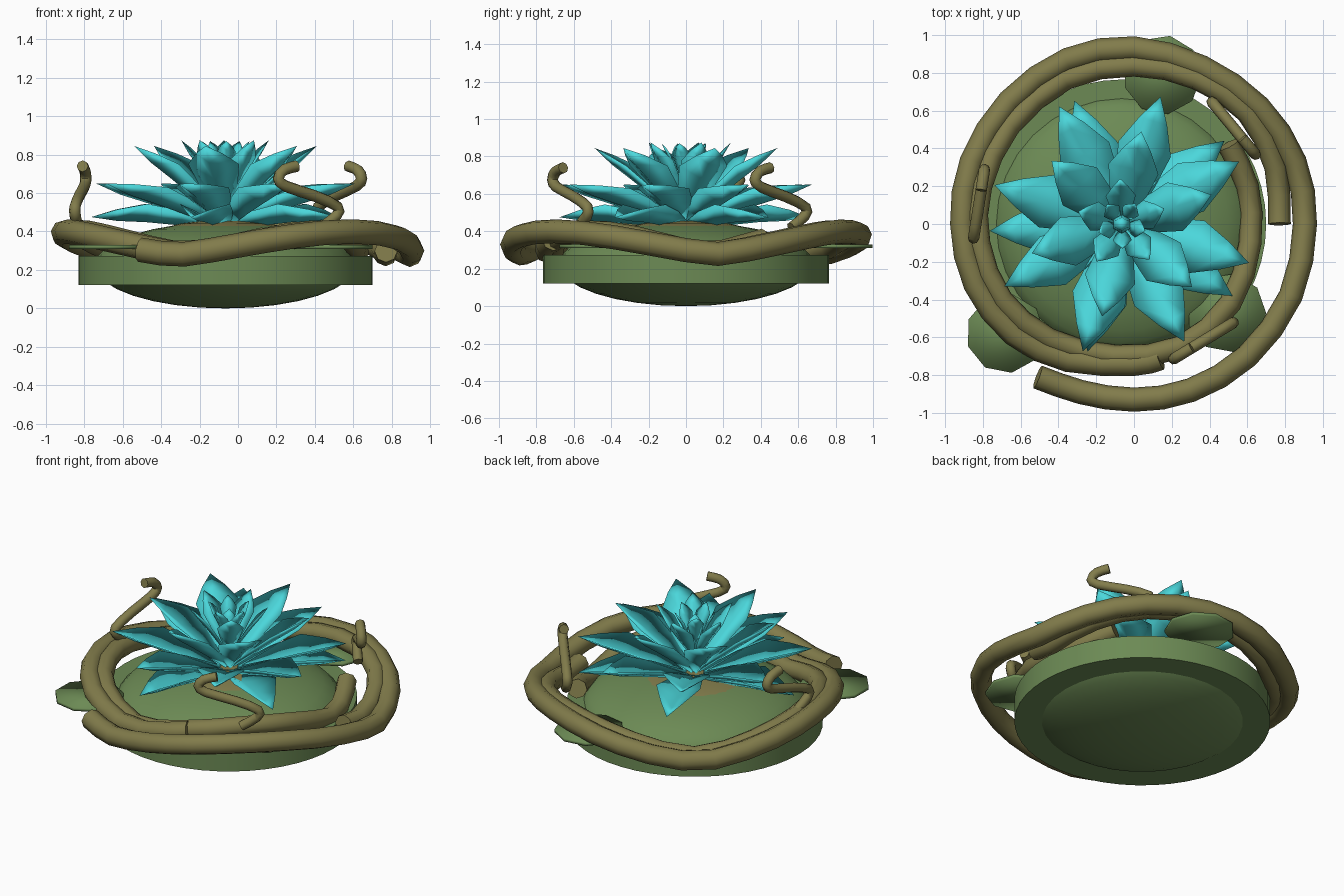
import bpy, bmesh, math
from mathutils import Vector, Matrix

if "Cube" in bpy.data.objects:
    bpy.data.objects.remove(bpy.data.objects["Cube"])

CX = -0.065  # flower and pad axis


def material(name, rgb):
    m = bpy.data.materials.new(name)
    m.diffuse_color = (*rgb, 1)
    m.use_nodes = True
    m.node_tree.nodes["Principled BSDF"].inputs["Base Color"].default_value = m.diffuse_color
    return m


GREEN = material("leaf green", (0.15, 0.255, 0.09))
OLIVE = material("vine olive", (0.22, 0.20, 0.07))
CYAN = material("petal cyan", (0.07, 0.68, 0.71))


def add(name, mesh, mat, angle=40):
    ob = bpy.data.objects.new(name, mesh)
    bpy.context.collection.objects.link(ob)
    mesh.materials.clear()
    mesh.materials.append(mat)
    bpy.ops.object.select_all(action='DESELECT')
    ob.select_set(True)
    bpy.context.view_layer.objects.active = ob
    bpy.ops.object.shade_smooth_by_angle(angle=math.radians(angle))
    return ob


def from_bm(name, bm, mat, angle=40):
    bmesh.ops.recalc_face_normals(bm, faces=bm.faces)
    me = bpy.data.meshes.new(name)
    bm.to_mesh(me)
    bm.free()
    return add(name, me, mat, angle)


def ellipsoid(name, loc, size, mat, seg=32, rings=16):
    bm = bmesh.new()
    bmesh.ops.create_uvsphere(bm, u_segments=seg, v_segments=rings, radius=1,
                              matrix=Matrix.Translation(loc) @ Matrix.Diagonal((*size, 1)))
    return from_bm(name, bm, mat, 60)


def disc(name, loc, r, h, sides, mat, turn=0, angle=40):
    bm = bmesh.new()
    bmesh.ops.create_cone(bm, cap_ends=True, segments=sides, radius1=r, radius2=r, depth=h,
                          matrix=Matrix.Translation(loc) @ Matrix.Rotation(turn, 4, 'Z'))
    return from_bm(name, bm, mat, angle)


def smooth_path(pts, n):
    # Catmull-Rom interpolation with n steps per span
    p = [Vector(q) for q in pts]
    p = [2 * p[0] - p[1]] + p + [2 * p[-1] - p[-2]]
    out = []
    for i in range(1, len(p) - 2):
        a, b, c, d = p[i - 1:i + 3]
        for k in range(n):
            t = k / n
            out.append(0.5 * (2 * b + (c - a) * t + (2 * a - 5 * b + 4 * c - d) * t ** 2
                              + (3 * b - a - 3 * c + d) * t ** 3))
    return out + [p[-2]]


def tube(name, path, radius, mat):
    cu = bpy.data.curves.new(name, 'CURVE')
    cu.dimensions = '3D'
    cu.bevel_depth = radius
    cu.bevel_resolution = 2
    cu.use_fill_caps = True
    sp = cu.splines.new('POLY')
    sp.points.add(len(path) - 1)
    for q, v in zip(sp.points, path):
        q.co = (*v, 1)
    tmp = bpy.data.objects.new(name + "_curve", cu)
    bpy.context.collection.objects.link(tmp)
    bpy.context.view_layer.update()
    me = bpy.data.meshes.new_from_object(tmp.evaluated_get(bpy.context.evaluated_depsgraph_get()))
    bpy.data.objects.remove(tmp)
    return add(name, me, mat, 50)


def vine(name, pts, radius):
    # The vines dip three times around the pad
    path = []
    for v in smooth_path([(x, y, 0) for x, y in pts], 2):
        wave = abs(math.sin(1.5 * (math.atan2(v.y, v.x) % math.tau - math.radians(10))))
        path.append((v.x, v.y, 0.278 + 0.122 * wave ** 1.3))
    tube(name, path, radius, OLIVE)


# Pad: squashed body with a straight skirt
ellipsoid("pad_body", (CX, 0, 0.225), (0.68, 0.68, 0.225), GREEN)
disc("pad_skirt", (CX, 0, 0.197), 0.765, 0.15, 48, GREEN)
ellipsoid("flower_mound", (CX, 0, 0.36), (0.40, 0.40, 0.10), OLIVE, 24, 10)

# Small floating leaves
for i, (x, y) in enumerate([(0.15, 0.79), (-0.68, -0.58), (0.49, -0.47)]):
    disc(f"small_leaf_{i}", (x, y, 0.32), 0.21, 0.02, 9, GREEN, 0.5 + i * 2.1, 180)

# Two long vines winding around the pad
vine("outer_vine", [
    (-0.51, -0.81), (-0.28, -0.89), (0, -0.93), (0.3, -0.88), (0.6, -0.70), (0.83, -0.38),
    (0.905, 0), (0.85, 0.33), (0.66, 0.62), (0.36, 0.83), (0, 0.93), (-0.35, 0.87),
    (-0.66, 0.65), (-0.86, 0.33), (-0.91, 0), (-0.84, -0.32), (-0.64, -0.58),
    (-0.35, -0.72), (0, -0.74), (0.14, -0.71)], 0.064)
vine("inner_vine", [
    (0.77, 0), (0.75, 0.3), (0.60, 0.59), (0.33, 0.77), (0, 0.84), (-0.36, 0.77),
    (-0.66, 0.52), (-0.81, 0.2), (-0.82, -0.1), (-0.70, -0.4), (-0.45, -0.61),
    (-0.1, -0.70), (0.25, -0.65), (0.51, -0.42), (0.615, -0.1), (0.60, 0.2),
    (0.50, 0.42)], 0.06)

# Curling tendrils: (distance from base to top, height) along each line
CURL = [(0.3, 0.42), (0.06, 0.48), (0.04, 0.53), (0.4, 0.585), (0.85, 0.635),
        (0.97, 0.675), (0.88, 0.72), (0.68, 0.74)]
for i, (base, top) in enumerate([((-0.85, -0.08), (-0.79, 0.30)),
                                 ((0.41, 0.65), (0.65, 0.36)),
                                 ((0.53, -0.52), (0.20, -0.72))]):
    b, t = Vector(base), Vector(top)
    tube(f"tendril_{i}", smooth_path([(*b.lerp(t, s), z) for s, z in CURL], 2), 0.03, OLIVE)

# Petal outline: (fraction of length, fraction of half width)
OUTLINE = [(0, 0.3), (0.3, 0.75), (0.57, 1.0), (0.8, 0.53)]


def petal_ring(name, count, start, reach, half, z0, zmid, z1, cup):
    bm = bmesh.new()
    for k in range(count):
        rot = Matrix.Translation((CX, 0, 0)) @ Matrix.Rotation(
            math.radians(start + 360 * k / count), 4, 'Z')

        def point(t, w, dz):
            z = z0 * (1 - t) ** 2 + (4 * zmid - z0 - z1) * t * (1 - t) + z1 * t * t
            return bm.verts.new(rot @ Vector((0.03 + (reach - 0.03) * t, w, z + dz)))

        # Each row: left edge, crease, right edge and a keel underneath
        rows = [[point(t, -half * w, cup * w), point(t, 0, 0),
                 point(t, half * w, cup * w), point(t, 0, -0.02)] for t, w in OUTLINE]
        tip = point(1, 0, 0)
        for a, b in zip(rows, rows[1:]):
            for j in range(4):
                bm.faces.new((a[j], a[(j + 1) % 4], b[(j + 1) % 4], b[j]))
        for j in range(4):
            bm.faces.new((rows[-1][j], rows[-1][(j + 1) % 4], tip))
        bm.faces.new(rows[0])
    from_bm(name, bm, CYAN, 180)


# Flower layers from the lowest to the heart
petal_ring("petals_lowest", 5, 39, 0.70, 0.135, 0.42, 0.465, 0.475, 0.075)
petal_ring("petals_wide", 8, 28, 0.705, 0.145, 0.44, 0.55, 0.65, 0.065)
petal_ring("petals_upper", 6, 18, 0.50, 0.135, 0.48, 0.67, 0.845, 0.055)
petal_ring("petals_inner", 5, 20, 0.24, 0.08, 0.58, 0.74, 0.875, 0.02)
petal_ring("petals_heart", 5, 56, 0.13, 0.05, 0.66, 0.79, 0.87, 0.01)
ellipsoid("flower_bud", (CX, 0, 0.71), (0.05, 0.05, 0.13), CYAN, 6, 4)
